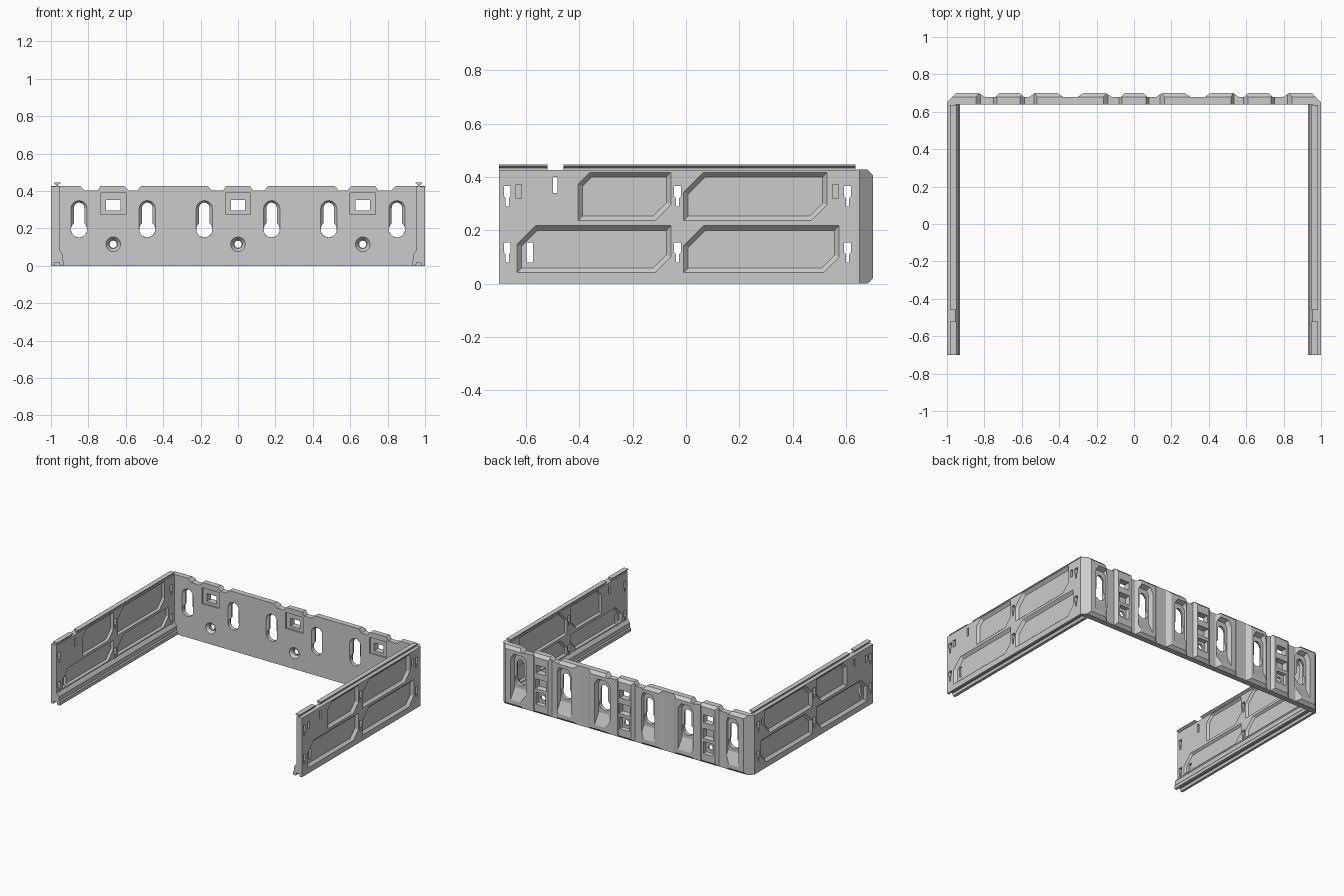
import bpy, bmesh, math
from mathutils import Vector

if "Cube" in bpy.data.objects:
    bpy.data.objects.remove(bpy.data.objects["Cube"])


def solid(name, ring_a, ring_b):
    """Closed solid lofted between two matching rings of 3D points."""
    bm = bmesh.new()
    a = [bm.verts.new(p) for p in ring_a]
    b = [bm.verts.new(p) for p in ring_b]
    bm.faces.new(a)
    bm.faces.new(b[::-1])
    n = len(a)
    for i in range(n):
        j = (i + 1) % n
        bm.faces.new((a[j], a[i], b[i], b[j]))
    bmesh.ops.recalc_face_normals(bm, faces=bm.faces)
    me = bpy.data.meshes.new(name)
    bm.to_mesh(me)
    bm.free()
    ob = bpy.data.objects.new(name, me)
    bpy.context.scene.collection.objects.link(ob)
    return ob


def cut(ob, ring_a, ring_b):
    """Subtract a lofted solid from ob."""
    c = solid("cutter", ring_a, ring_b)
    c.hide_render = True
    m = ob.modifiers.new("cut", "BOOLEAN")
    m.operation, m.solver, m.object = "DIFFERENCE", "EXACT", c
    bpy.context.view_layer.objects.active = ob
    bpy.ops.object.modifier_apply(modifier=m.name)
    bpy.data.objects.remove(c)


def rect(u0, u1, v0, v1):
    return [(u0, v0), (u1, v0), (u1, v1), (u0, v1)]


def inset(poly, d):
    """Shrink a convex counter-clockwise polygon by d."""
    out = []
    for i, p in enumerate(poly):
        p, a, b = Vector(p), Vector(poly[i - 1]), Vector(poly[(i + 1) % len(poly)])
        e, f = (p - a).normalized(), (b - p).normalized()
        n1, n2 = Vector((-e.y, e.x)), Vector((-f.y, f.x))
        out.append(tuple(p + (n1 + n2) * d / (1 + n1.dot(n2))))
    return out


def arc(u, v, r, a0, a1, n):
    return [(u + r * math.cos(math.radians(a0 + (a1 - a0) * i / n)),
             v + r * math.sin(math.radians(a0 + (a1 - a0) * i / n))) for i in range(n + 1)]


def circle(u, v, r, n=20):
    return arc(u, v, r, 0, 360, n)[:-1]


def stadium(u, v0, v1, r):
    return arc(u, v1 - r, r, 0, 180, 10) + arc(u, v0 + r, r, 180, 360, 10)


def at_x(poly, x):
    return [(x, u, v) for u, v in poly]


def at_y(poly, y):
    return [(u, y, v) for u, v in poly]


def at_z(poly, z):
    return [(u, v, z) for u, v in poly]


# ---- rear panel: flat inner face, raised pads on the outer face
half = [(.05, .70), (.07, .68), (.12, .68), (.15, .70), (.27, .70), (.30, .68), (.38, .68),
        (.41, .70), (.53, .70), (.56, .68), (.59, .68), (.61, .70), (.72, .70), (.74, .68),
        (.80, .68), (.83, .70), (.95, .70), (1, .65), (1, .64)]
plan = [(-x, y) for x, y in half[::-1]] + half
rear = solid("rear_panel", at_z(plan, 0), at_z(plan, .428))

# bevels along the outer top and bottom edges
for prof in ([(.678, .43), (.705, .403), (.705, .43)], [(.678, -.002), (.705, -.002), (.705, .025)]):
    cut(rear, at_x(prof, -1.1), at_x(prof, 1.1))

# notches in the top edge
for a, b in ((.06, .16), (.515, .605), (.73, .84)):
    for s in (1, -1):
        p = [(s * (a - .005), .44), (s * (a + .02), .403), (s * (b - .02), .403), (s * (b + .015), .44)]
        cut(rear, at_y(p, .6), at_y(p, .75))

# keyholes with bevelled rim in front and open pocket behind
for x in (.85, .485, .18):
    for s in (1, -1):
        c = s * x
        pocket = [(c - .06, .04), (c + .06, .04), (c + .06, .345), (c + .035, .385),
                  (c - .035, .385), (c - .06, .345)]
        floor = [(c - .048, .13), (c + .048, .13), (c + .048, .34), (c + .03, .37),
                 (c - .03, .37), (c - .048, .34)]
        cut(rear, at_y(pocket, .703), at_y(floor, .668))
        slot, small = stadium(c, .15, .35, .045), stadium(c, .162, .338, .028)
        cut(rear, at_y(slot, .638), at_y(small, .658))
        cut(rear, at_y(small, .63), at_y(small, .72))
        ring = circle(c, .195, .043)
        cut(rear, at_y(ring, .63), at_y(ring, .72))

# latch recesses, windows and countersunk screw holes
for c in (-.667, 0, .667):
    tab = rect(c - .068, c + .068, .275, .39)
    cut(rear, at_y(tab, .63), at_y(tab, .652))
    win = rect(c - .038, c + .038, .295, .352)
    cut(rear, at_y(win, .63), at_y(win, .72))
    back = rect(c - .045, c + .045, .18, .255)
    cut(rear, at_y(back, .71), at_y(inset(back, .008), .665))
    cut(rear, at_y(circle(c, .115, .041), .638), at_y(circle(c, .115, .024), .66))
    hole = circle(c, .115, .019)
    cut(rear, at_y(hole, .63), at_y(hole, .72))
    low = rect(c - .04, c + .04, .07, .16)
    cut(rear, at_y(low, .71), at_y(inset(low, .006), .675))

# ---- side walls
wall = [(1, 0), (1, .425), (.955, .425), (.955, .085), (.937, .06), (.937, .03), (.93, .022),
        (.93, 0), (.95, 0), (.955, .018), (.978, .018), (.983, 0)]
rail = [(.973, .424), (.973, .433), (.985, .441), (.985, .446), (.95, .446), (.95, .441),
        (.962, .433), (.962, .424)]
# y0, y1, z0, z1, corner size for each embossed field
fields = ((-.405, -.055, .235, .418, .045), (-.01, .53, .235, .418, .075),
          (-.635, -.055, .04, .218, .07), (-.01, .575, .04, .218, .075))

for s, side in ((1, "right"), (-1, "left")):
    prof = [(s * x, z) for x, z in wall]
    ob = solid(side + "_wall", at_y(prof, -.70), at_y(prof, .642))

    # recessed fields on both faces
    for y0, y1, z0, z1, k in fields:
        p = [(y0, z0), (y1 - .06, z0), (y1, z0 + .06), (y1, z1), (y0 + k, z1), (y0, z1 - k)]
        cut(ob, at_x(p, s * 1.001), at_x(inset(p, .018), s * .982))
        z0 = max(z0, .09)
        p = [(y0, z0), (y1 - .06, z0), (y1, z0 + .06), (y1, z1), (y0 + k, z1), (y0, z1 - k)]
        cut(ob, at_x(p, s * .954), at_x(inset(p, .012), s * .969))

    # small hanging slots, through the wall
    for y in (-.67, -.032, .605):
        for z in (.29, .08):
            p = [(y - .006, z), (y + .006, z), (y + .006, z + .03), (y + .013, z + .038),
                 (y + .013, z + .075), (y - .013, z + .075), (y - .013, z + .038), (y - .006, z + .03)]
            cut(ob, at_x(p, s * .9), at_x(p, s * 1.1))
    for r in (rect(-.498, -.482, .34, .40), rect(-.597, -.573, .08, .155)):
        cut(ob, at_x(r, s * .9), at_x(r, s * 1.1))

    # shallow clip recesses
    for y in (-.627, .56):
        r = rect(y - .011, y + .011, .32, .372)
        cut(ob, at_x(r, s * 1.01), at_x(r, s * .98))

    # guide rail on the top edge, with a gap near the front
    prof = [(s * x, z) for x, z in rail]
    for label, y0, y1 in (("front", -.70, -.52), ("long", -.46, .635)):
        solid(f"{side}_{label}_rail", at_y(prof, y0), at_y(prof, y1))
